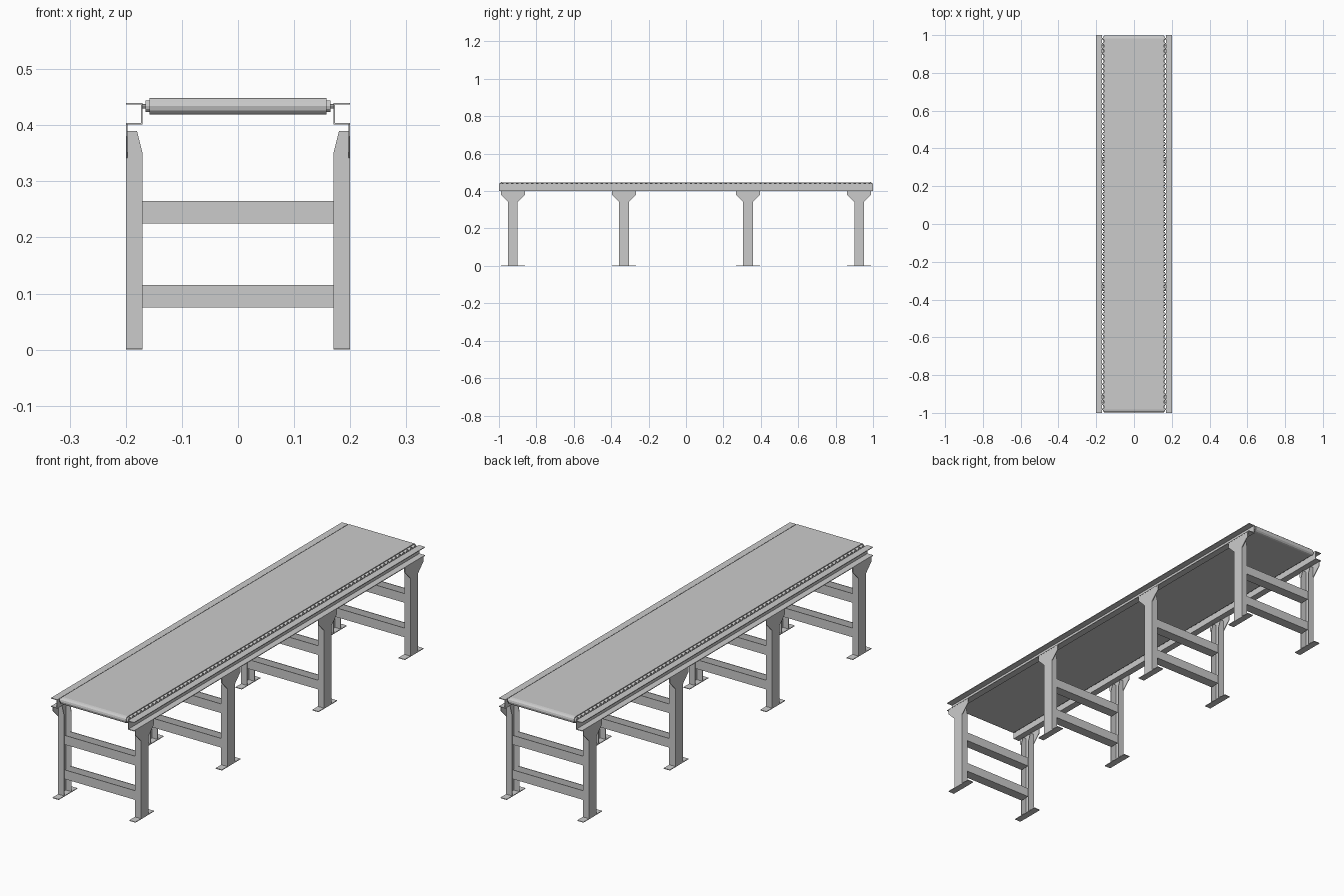
import bpy, bmesh, math
from mathutils import Matrix

if "Cube" in bpy.data.objects:
    bpy.data.objects.remove(bpy.data.objects["Cube"])

LEG_Y = (-0.926, -0.332, 0.332, 0.926)
ROLL_Z, ROLL_END, ROLLERS = 0.434, 0.982, 75


def make(name, bm):
    bmesh.ops.recalc_face_normals(bm, faces=bm.faces)
    me = bpy.data.meshes.new(name)
    bm.to_mesh(me)
    bm.free()
    ob = bpy.data.objects.new(name, me)
    bpy.context.collection.objects.link(ob)
    return ob


def prism(bm, pts, vec):
    """Extrude a closed 3D outline along vec."""
    f = bm.faces.new([bm.verts.new(p) for p in pts])
    r = bmesh.ops.extrude_face_region(bm, geom=[f], use_keep_orig=True)
    vs = [g for g in r["geom"] if isinstance(g, bmesh.types.BMVert)]
    bmesh.ops.translate(bm, verts=vs, vec=vec)


def box(bm, x0, x1, y0, y1, z0, z1):
    prism(bm, [(x0, y0, z0), (x1, y0, z0), (x1, y1, z0), (x0, y1, z0)], (0, 0, z1 - z0))


def mirror_x(ob):
    m = ob.modifiers.new("mirror", "MIRROR")
    m.use_axis = (True, False, False)


# side rails: channels opening outward
bm = bmesh.new()
rail = [(0.2, 0.401), (0.2, 0.404), (0.173, 0.404), (0.173, 0.437),
        (0.2, 0.437), (0.2, 0.440), (0.170, 0.440), (0.170, 0.401)]
prism(bm, [(x, -1, z) for x, z in rail], (0, 2, 0))
mirror_x(make("side_rail", bm))

# legs: channels opening inward, with flared top plate and foot plate
for i, y in enumerate(LEG_Y):
    bm = bmesh.new()
    outline = [(-0.026, 0), (0.026, 0), (0.026, 0.342), (0.064, 0.38), (0.064, 0.402),
               (-0.064, 0.402), (-0.064, 0.38), (-0.026, 0.342)]
    prism(bm, [(0.1965, y + a, z) for a, z in outline], (0.003, 0, 0))
    flange = [(0.1965, 0.002), (0.170, 0.002), (0.170, 0.35), (0.180, 0.39), (0.1965, 0.39)]
    for y0 in (y - 0.026, y + 0.023):
        prism(bm, [(x, y0, z) for x, z in flange], (0, 0.003, 0))
    box(bm, 0.170, 0.1995, y - 0.064, y + 0.064, 0, 0.003)
    mirror_x(make(f"leg_pair_{i + 1}", bm))

    # cross bars: shallow troughs between the legs
    bm = bmesh.new()
    for z in (0.075, 0.225):
        w, h, t = 0.022, 0.04, 0.003
        u = [(-w, 0), (w, 0), (w, h), (w - t, h), (w - t, t), (t - w, t), (t - w, h), (-w, h)]
        prism(bm, [(-0.171, y + a, z + b) for a, b in u], (0.342, 0, 0))
    make(f"cross_bars_{i + 1}", bm)

# rollers with thin axles
bm = bmesh.new()
for i in range(ROLLERS):
    y = -ROLL_END + 2 * ROLL_END * i / (ROLLERS - 1)
    mat = Matrix.Translation((0, y, ROLL_Z)) @ Matrix.Rotation(math.pi / 2, 4, "Y")
    for r, length, n in ((0.0105, 0.33, 12), (0.004, 0.342, 8)):
        bmesh.ops.create_cone(bm, cap_ends=True, segments=n, radius1=r, radius2=r,
                              depth=length, matrix=mat)
make("rollers", bm)

# belt: hollow loop around the rollers
bm = bmesh.new()
N = 6


def loop(r, x):
    pts = []
    for s in (1, -1):
        for k in range(N + 1):
            a = -math.pi / 2 + math.pi * k / N
            pts.append(bm.verts.new((x, s * (ROLL_END + r * math.cos(a)),
                                     ROLL_Z + s * r * math.sin(a))))
    return pts


rings = [loop(0.0148, -0.158), loop(0.0148, 0.158), loop(0.0112, 0.158), loop(0.0112, -0.158)]
n = len(rings[0])
for a in range(4):
    p, q = rings[a], rings[(a + 1) % 4]
    for k in range(n):
        j = (k + 1) % n
        bm.faces.new((p[k], p[j], q[j], q[k]))
make("belt", bm)
